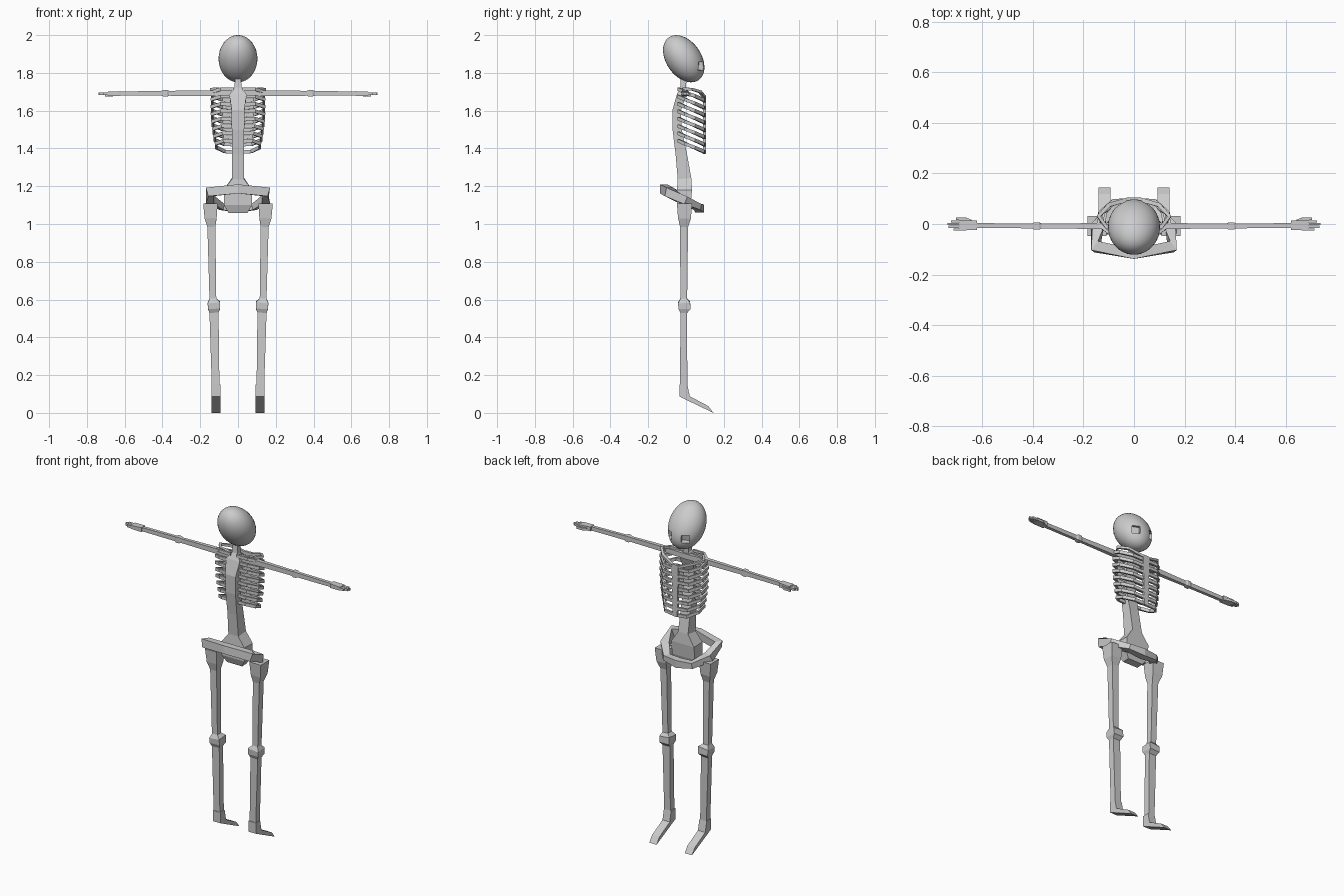
import bpy, bmesh, math
from mathutils import Vector

if "Cube" in bpy.data.objects:
    bpy.data.objects.remove(bpy.data.objects["Cube"])


def make_object(name, bm, mirror=False):
    bmesh.ops.recalc_face_normals(bm, faces=bm.faces)
    mesh = bpy.data.meshes.new(name)
    bm.to_mesh(mesh)
    bm.free()
    ob = bpy.data.objects.new(name, mesh)
    bpy.context.collection.objects.link(ob)
    if mirror:
        ob.modifiers.new("mirror", 'MIRROR')
    return ob


def sweep(name, pts, sizes, up=(0, 0, 1), mirror=False, closed=False):
    """Four-sided bar along pts; sizes = (half side, half up) per point or one pair."""
    pts = [Vector(p) for p in pts]
    n = len(pts)
    if not isinstance(sizes[0], tuple):
        sizes = [sizes] * n
    bm = bmesh.new()
    rings = []
    for i, (p, (a, b)) in enumerate(zip(pts, sizes)):
        prev = pts[i - 1] if (i or closed) else p
        nxt = pts[(i + 1) % n] if (i < n - 1 or closed) else p
        t = (nxt - prev).normalized()
        side = t.cross(Vector(up)).normalized()
        u = side.cross(t)
        rings.append([bm.verts.new(p + side * a * s + u * b * v)
                      for s, v in ((-1, -1), (1, -1), (1, 1), (-1, 1))])
    for i in range(n if closed else n - 1):
        r, q = rings[i], rings[(i + 1) % n]
        for k in range(4):
            bm.faces.new((r[k], r[(k + 1) % 4], q[(k + 1) % 4], q[k]))
    if not closed:
        bm.faces.new(rings[0])
        bm.faces.new(rings[-1])
    return make_object(name, bm, mirror)


# Skull: tilted ellipsoid with two square eye sockets
bpy.ops.mesh.primitive_uv_sphere_add(segments=32, ring_count=20, radius=1,
                                     location=(0, -0.012, 1.875), rotation=(math.radians(35), 0, 0))
skull = bpy.context.object
skull.name = "skull"
skull.scale = (0.103, 0.0925, 0.138)
for s in (-1, 1):
    bpy.ops.mesh.primitive_cube_add(size=1, location=(s * 0.052, 0.08, 1.835),
                                    rotation=(math.radians(-10), 0, math.radians(-25 * s)))
    cutter = bpy.context.object
    cutter.name = "socket_cutter"
    cutter.scale = (0.045, 0.05, 0.045)
    cutter.hide_render = True
    bpy.context.view_layer.objects.active = skull
    mod = skull.modifiers.new("socket", 'BOOLEAN')
    mod.operation = 'DIFFERENCE'
    mod.solver = 'EXACT'
    mod.object = cutter
    bpy.ops.object.modifier_apply(modifier=mod.name)
    bpy.data.objects.remove(cutter)
skull.select_set(True)
bpy.context.view_layer.objects.active = skull
bpy.ops.object.shade_smooth_by_angle(angle=math.radians(30))

# Spine from neck to sacrum
sweep("spine",
      [(0, -0.012, 1.79), (0, -0.015, 1.72), (0, -0.025, 1.68), (0, -0.05, 1.6), (0, -0.047, 1.5),
       (0, -0.025, 1.37), (0, -0.008, 1.24), (0, -0.008, 1.18), (0, -0.012, 1.1), (0, -0.01, 1.06)],
      [(0.016, 0.014), (0.018, 0.016), (0.045, 0.024), (0.034, 0.022), (0.033, 0.024),
       (0.031, 0.03), (0.033, 0.036), (0.075, 0.04), (0.075, 0.036), (0.05, 0.022)], up=(0, 1, 0))

# Pelvis ring: high at the back, low at the front
half = [(0.15, -0.09, 1.17), (0.145, -0.01, 1.125), (0.085, 0.062, 1.09)]
ring = [(0, -0.118, 1.186)] + half + [(0, 0.072, 1.082)] + [(-x, y, z) for x, y, z in reversed(half)]
thick = [(0.022, 0.024), (0.024, 0.022), (0.02, 0.016)]
sweep("pelvis", ring, [(0.02, 0.024)] + thick + [(0.022, 0.022)] + thick[::-1], closed=True)

# Ribs, sloping down towards the sternum
for i in range(8):
    z = 1.652 - i * 0.039
    w = 0.14 - 0.0009 * max(0, i - 2) ** 2
    sweep("rib", [(0.02, -0.04, z + 0.062), (w * 0.65, -0.04, z + 0.062), (w, -0.005, z + 0.046),
                  (w * 0.97, 0.045, z + 0.026), (w * 0.6, 0.092, z + 0.005), (0, 0.098, z)],
          (0.006, 0.009), mirror=True)
sweep("sternum", [(0, 0.098, 1.68), (0, 0.098, 1.372)], [(0.022, 0.007), (0.015, 0.007)], up=(0, 1, 0))

# Collar bones
sweep("collar_bone", [(0.02, -0.02, 1.705), (0.11, -0.01, 1.715), (0.14, 0.03, 1.714),
                      (0.1, 0.075, 1.7), (0.02, 0.098, 1.67)], (0.008, 0.007), mirror=True)

# Arms with elbow and wrist
sweep("arm",
      [(0, -0.01, 1.693), (0.13, -0.008, 1.693), (0.365, -0.008, 1.692), (0.375, -0.008, 1.692),
       (0.395, -0.008, 1.692), (0.405, -0.008, 1.692), (0.63, -0.006, 1.69)],
      [(0.02, 0.016), (0.012, 0.015), (0.009, 0.013), (0.014, 0.017), (0.014, 0.017),
       (0.009, 0.013), (0.01, 0.011)], mirror=True)

# Hands
sweep("palm", [(0.622, -0.005, 1.69), (0.692, -0.005, 1.69)], [(0.018, 0.013), (0.021, 0.01)], mirror=True)
for y, tip in ((0.01, 0.725), (0.0, 0.738), (-0.011, 0.733), (-0.022, 0.715)):
    sweep("finger", [(0.685, y, 1.69), (tip, y, 1.69)], (0.0045, 0.007), mirror=True)
sweep("thumb", [(0.645, 0.012, 1.686), (0.665, 0.02, 1.683), (0.705, 0.021, 1.683)], (0.005, 0.007), mirror=True)

# Legs: hip block, thigh, knee, shin
sweep("leg",
      [(0.146, -0.008, 1.108), (0.145, -0.008, 1.03), (0.141, -0.01, 0.985), (0.133, -0.012, 0.605),
       (0.128, -0.01, 0.585), (0.127, -0.008, 0.55), (0.127, -0.012, 0.53), (0.118, -0.012, 0.12)],
      [(0.038, 0.04), (0.032, 0.034), (0.021, 0.021), (0.018, 0.018),
       (0.033, 0.032), (0.032, 0.032), (0.024, 0.018), (0.02, 0.019)], up=(0, 1, 0), mirror=True)

# Feet: side profile extruded across x
bm = bmesh.new()
profile = [(-0.034, 0.15), (-0.034, 0.086), (0.145, 0), (0.118, 0.036), (0.02, 0.088), (0.007, 0.15)]
face = bm.faces.new([bm.verts.new((0.093, y, z)) for y, z in profile])
out = bmesh.ops.extrude_face_region(bm, geom=[face])
bmesh.ops.translate(bm, verts=[v for v in out["geom"] if isinstance(v, bmesh.types.BMVert)], vec=(0.048, 0, 0))
make_object("foot", bm, mirror=True)
